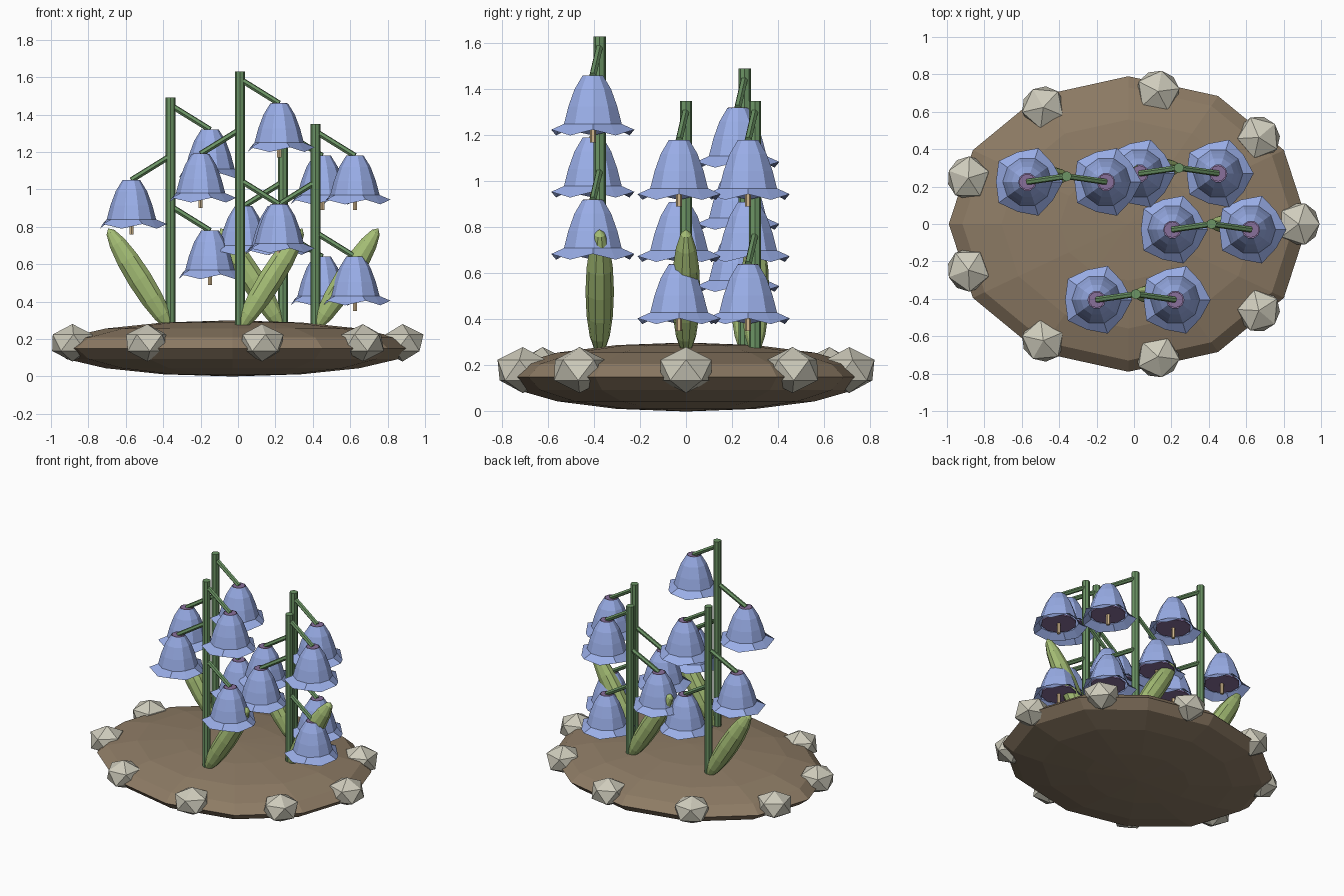
import bpy, bmesh
from math import sin, cos, pi, radians
from mathutils import Vector, Matrix

if "Cube" in bpy.data.objects:
    bpy.data.objects.remove(bpy.data.objects["Cube"])


def material(name, rgb):
    m = bpy.data.materials.new(name)
    m.diffuse_color = (*rgb, 1)
    m.use_nodes = True
    m.node_tree.nodes["Principled BSDF"].inputs["Base Color"].default_value = m.diffuse_color
    return m


SOIL = material("soil", (0.27, 0.20, 0.13))
STONE = material("stone", (0.62, 0.60, 0.50))
STEM = material("stem_green", (0.15, 0.30, 0.13))
LEAF = material("leaf_green", (0.38, 0.52, 0.18))
PETAL = material("petal_blue", (0.32, 0.42, 0.80))
INNER = material("inner_mauve", (0.25, 0.16, 0.33))
TAN = material("stamen_tan", (0.65, 0.48, 0.27))


def finish(name, bm, mat):
    me = bpy.data.meshes.new(name)
    bm.to_mesh(me)
    bm.free()
    me.materials.append(mat)
    ob = bpy.data.objects.new(name, me)
    bpy.context.collection.objects.link(ob)
    return ob


def ellipsoid(name, loc, scale, mat, seg, rings, rot=Matrix()):
    bm = bmesh.new()
    bmesh.ops.create_uvsphere(bm, u_segments=seg, v_segments=rings, radius=1)
    bm.transform(Matrix.Translation(loc) @ rot @ Matrix.Diagonal((*scale, 1)))
    finish(name, bm, mat)


def rod(name, a, b, r, sides, mat):
    a, b = Vector(a), Vector(b)
    d = b - a
    bm = bmesh.new()
    bmesh.ops.create_cone(bm, cap_ends=True, segments=sides, radius1=r, radius2=r, depth=d.length)
    rot = Vector((0, 0, 1)).rotation_difference(d).to_matrix().to_4x4()
    bm.transform(Matrix.Translation((a + b) / 2) @ rot)
    finish(name, bm, mat)


def bell(name, x, y, z):
    # lathed ten-sided shell with a five-pointed flared rim
    profile = [(0.047, 0), (0.084, -0.06), (0.112, -0.135), (0.132, -0.21)]
    bm = bmesh.new()
    rings = []
    for i in range(5):
        ring = []
        for k in range(10):
            r, h = profile[i] if i < 4 else ((0.19, -0.235) if k % 2 == 0 else (0.168, -0.26))
            t = k * pi / 5
            ring.append(bm.verts.new((x + r * cos(t), y + r * sin(t), z + h)))
        rings.append(ring)
    for lo, hi in zip(rings[1:], rings):
        for k in range(10):
            n = (k + 1) % 10
            bm.faces.new((lo[k], lo[n], hi[n], hi[k]))
    finish(name, bm, PETAL)
    # crown cap, dark throat and stamen
    rod(name + "_crown", (x, y, z - 0.01), (x, y, z + 0.001), 0.043, 10, INNER)
    rod(name + "_throat", (x, y, z - 0.215), (x, y, z - 0.205), 0.118, 10, INNER)
    rod(name + "_stamen", (x, y, z - 0.29), (x, y, z - 0.2), 0.013, 6, TAN)


# soil mound
ellipsoid("soil_mound", (-0.03, 0, 0.15), (0.96, 0.79, 0.15), SOIL, 12, 8)

# ring of stones
for i in range(9):
    t = radians(40 * i)
    bm = bmesh.new()
    bmesh.ops.create_icosphere(bm, subdivisions=1, radius=1)
    bm.transform(Matrix.Translation((-0.03 + 0.91 * cos(t), 0.72 * sin(t), 0.18))
                 @ Matrix.Rotation(t, 4, 'Z') @ Matrix.Diagonal((0.125, 0.13, 0.10, 1)))
    finish(f"stone_{i}", bm, STONE)

# plants: x, y, stem top, leaf side
plants = [(-0.36, 0.255, 1.49, -1), (0.01, -0.375, 1.63, 1),
          (0.415, 0.0, 1.35, 1), (0.24, 0.30, 1.35, -1)]
for p, (x, y, top, side) in enumerate(plants):
    rod(f"stem_{p}", (x, y, 0.22), (x, y, top), 0.027, 8, STEM)
    ellipsoid(f"leaf_{p}", (x + side * 0.165, y, 0.52), (0.068, 0.062, 0.32), LEAF, 10, 8,
              Matrix.Rotation(side * radians(32), 4, 'Y'))
    # three bells alternating right, left, right
    for j, s in enumerate((1, -1, 1)):
        bx, by, bz = x + s * 0.21, y - 0.03, top - 0.17 - 0.27 * j
        rod(f"stalk_{p}_{j}", (x, y, bz + 0.13), (bx, by, bz), 0.016, 6, STEM)
        bell(f"bell_{p}_{j}", bx, by, bz)
